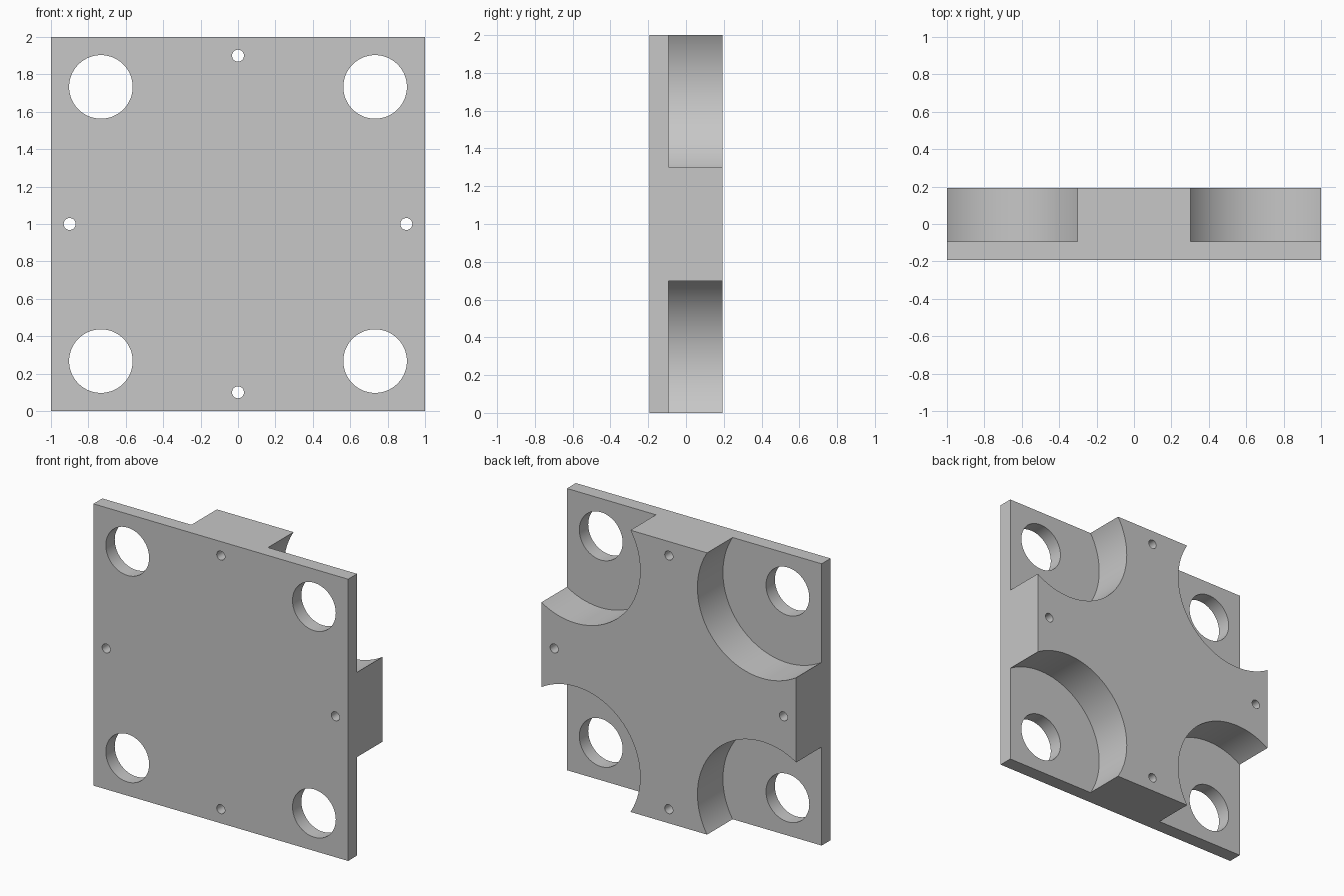
import bpy
import math

cube = bpy.data.objects.get("Cube")
if cube:
    bpy.data.objects.remove(cube, do_unlink=True)

HALF_DEPTH = 0.193    # half of the full thickness
FLANGE_BACK = -0.093  # rear face of the thin corner flanges
CORNER = 0.733        # offset of the corner holes from the centre
EDGE = 0.9            # offset of the small edge holes

grey = bpy.data.materials.new("light_grey")
grey.use_nodes = True
colour = (0.57, 0.57, 0.57, 1)
grey.diffuse_color = colour
grey.node_tree.nodes["Principled BSDF"].inputs["Base Color"].default_value = colour

# Solid square block
bpy.ops.mesh.primitive_cube_add(size=1, location=(0, 0, 1))
plate = bpy.context.object
plate.name = "mounting_plate"
plate.scale = (2, 2 * HALF_DEPTH, 2)
bpy.ops.object.transform_apply(location=False, rotation=False, scale=True)
plate.data.materials.append(grey)


def bore(x, z, radius, y_start, sides):
    """Cut a round bore from y_start out through the back of the plate."""
    y_end = HALF_DEPTH + 0.1
    bpy.ops.mesh.primitive_cylinder_add(
        vertices=sides, radius=radius, depth=y_end - y_start,
        location=(x, (y_start + y_end) / 2, 1 + z),
        rotation=(math.pi / 2, 0, 0))
    cutter = bpy.context.object
    cutter.name = "bore_cutter"
    cutter.hide_render = True
    cutter.data.materials.append(grey)
    cut = plate.modifiers.new("bore", 'BOOLEAN')
    cut.operation = 'DIFFERENCE'
    cut.solver = 'EXACT'
    cut.object = cutter
    bpy.ops.object.select_all(action='DESELECT')
    plate.select_set(True)
    bpy.context.view_layer.objects.active = plate
    bpy.ops.object.modifier_apply(modifier=cut.name)
    bpy.data.objects.remove(cutter, do_unlink=True)


# Round corner pockets in the back, each with a concentric through hole
for sx in (-1, 1):
    for sz in (-1, 1):
        bore(sx * CORNER, sz * CORNER, 0.508, FLANGE_BACK, 128)
        bore(sx * CORNER, sz * CORNER, 0.17, -HALF_DEPTH - 0.1, 64)

# Small through holes at the middle of each edge
for x, z in ((EDGE, 0), (-EDGE, 0), (0, EDGE), (0, -EDGE)):
    bore(x, z, 0.032, -HALF_DEPTH - 0.1, 32)

bpy.ops.object.shade_smooth_by_angle(angle=math.radians(30))
